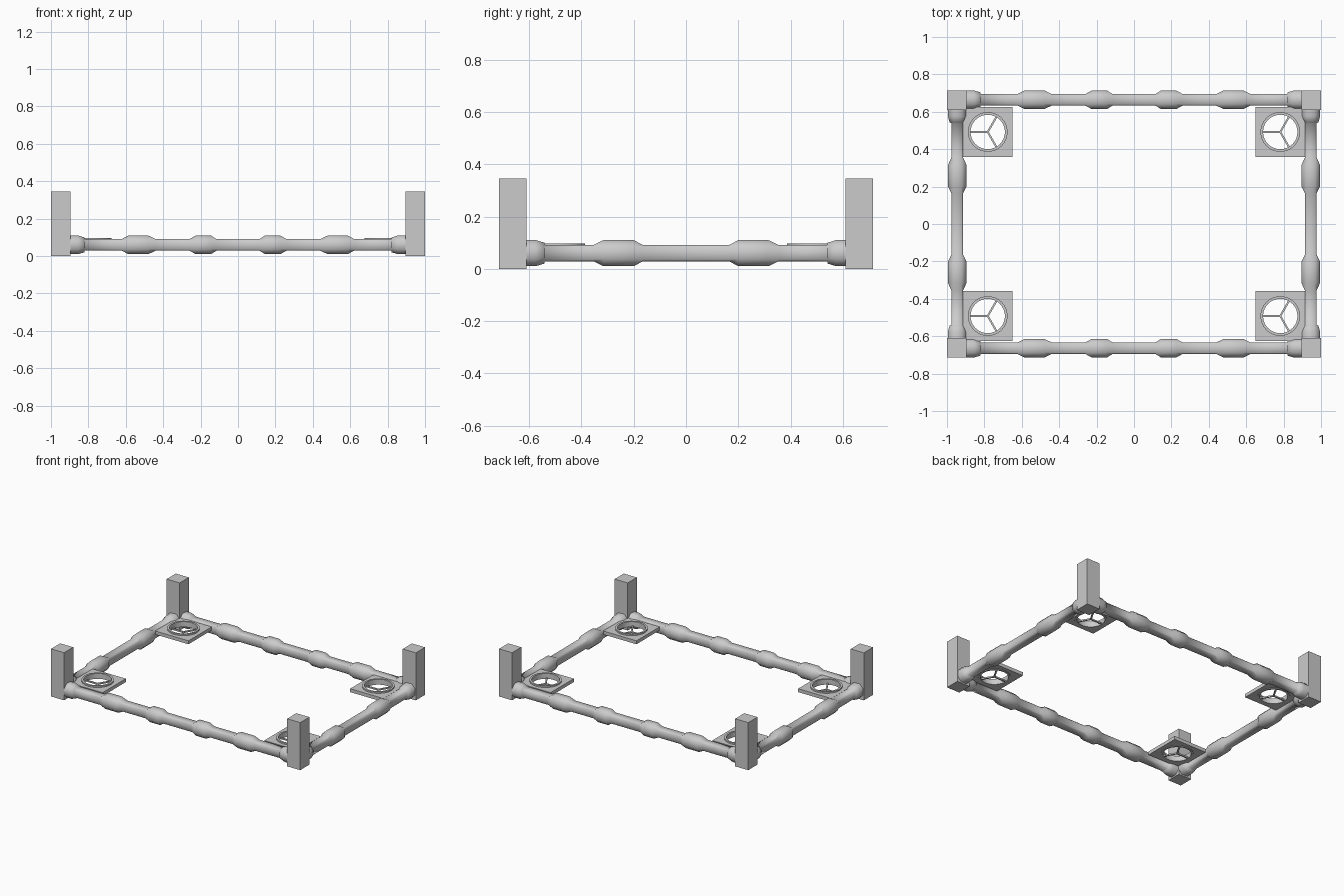
import bpy, bmesh
from math import sin, cos, pi, radians

if "Cube" in bpy.data.objects:
    bpy.data.objects.remove(bpy.data.objects["Cube"])


def finish(name, bm, smooth=None):
    bmesh.ops.recalc_face_normals(bm, faces=bm.faces)
    me = bpy.data.meshes.new(name)
    bm.to_mesh(me)
    bm.free()
    ob = bpy.data.objects.new(name, me)
    bpy.context.collection.objects.link(ob)
    if smooth:
        bpy.ops.object.select_all(action='DESELECT')
        ob.select_set(True)
        bpy.context.view_layer.objects.active = ob
        bpy.ops.object.shade_smooth_by_angle(angle=radians(smooth))
    return ob


def box(name, lo, hi, rot=0):
    bm = bmesh.new()
    bmesh.ops.create_cube(bm, size=1)
    for v in bm.verts:
        v.co = [lo[i] + (v.co[i] + 0.5) * (hi[i] - lo[i]) for i in range(3)]
    return finish(name, bm)


def rail(name, half_profile, along_x, offset):
    """Bar with eight-sided section, profile mirrored about its middle."""
    prof = [(-t, r) for t, r in reversed(half_profile)] + half_profile
    bm = bmesh.new()
    rings = []
    for t, r in prof:
        # slim bar is nearly square, swellings are octagonal
        c = r * (0.78 if r < 0.035 else 0.45)
        sec = [(r, -c), (r, c), (c, r), (-c, r), (-r, c), (-r, -c), (-c, -r), (c, -r)]
        rings.append([bm.verts.new((t, offset + a, 0.06 + b) if along_x
                                   else (offset + a, t, 0.06 + b)) for a, b in sec])
    for A, B in zip(rings, rings[1:]):
        for i in range(8):
            j = (i + 1) % 8
            bm.faces.new((A[i], A[j], B[j], B[i]))
    bm.faces.new(rings[0])
    bm.faces.new(rings[-1])
    return finish(name, bm, 50)


def washer(name, cx, cy, inner, outer, z0, z1, square=False, n=32):
    """Pierced disc, or pierced square plate."""
    bm = bmesh.new()
    loops = []
    for i in range(n):
        a = 2 * pi * i / n
        c, s = cos(a), sin(a)
        R = outer / max(abs(c), abs(s)) if square else outer
        loops.append([bm.verts.new((cx + r * c, cy + r * s, z))
                      for r, z in ((inner, z0), (R, z0), (R, z1), (inner, z1))])
    for i in range(n):
        A, B = loops[i], loops[(i + 1) % n]
        for k in range(4):
            m = (k + 1) % 4
            bm.faces.new((A[k], A[m], B[m], B[k]))
    return finish(name, bm, 30)


# turned rails: (distance from middle, half thickness)
S, B = 0.031, 0.05
long_profile = [(0.115, S), (0.145, B), (0.225, B), (0.26, S),
                (0.44, S), (0.48, B), (0.585, B), (0.622, S),
                (0.82, S), (0.822, 0.04), (0.855, B), (0.91, B)]
short_profile = [(0.165, S), (0.20, B), (0.315, B), (0.355, S),
                 (0.54, S), (0.542, 0.04), (0.575, B), (0.625, B)]
for s, a, b in ((-1, "front", "left"), (1, "back", "right")):
    rail(a + "_rail", long_profile, True, s * 0.664)
    rail(b + "_rail", short_profile, False, s * 0.945)

for sx, nx in ((-1, "left"), (1, "right")):
    for sy, ny in ((-1, "front"), (1, "back")):
        tag = ny + "_" + nx
        # corner post
        x, y = sx * 0.9475, sy * 0.6625
        box(tag + "_post", (x - 0.0525, y - 0.0525, 0), (x + 0.0525, y + 0.0525, 0.345))
        # cup holder plate, ring and three spokes
        cx, cy = sx * 0.782, sy * 0.492
        washer(tag + "_holder_plate", cx, cy, 0.1, 0.133, 0.062, 0.087, True)
        washer(tag + "_holder_ring", cx, cy, 0.092, 0.106, 0.058, 0.097)
        for k in range(3):
            ob = box(tag + "_holder_spoke", (0, -0.005, -0.005), (0.097, 0.005, 0.005))
            ob.location = (cx, cy, 0.064)
            ob.rotation_euler.z = radians(60 + 120 * k)
